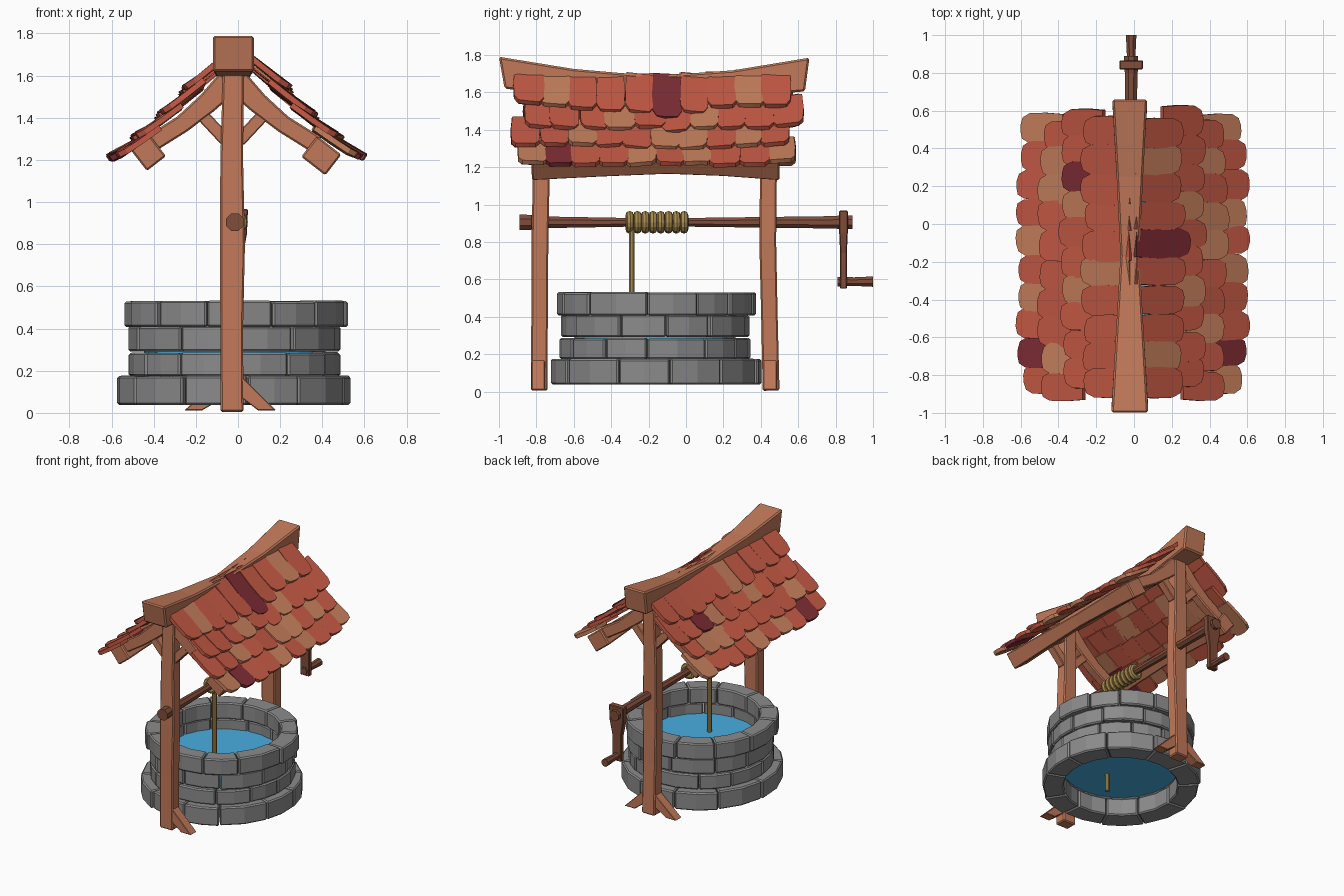
import bpy, bmesh, math, random
from mathutils import Vector, Matrix

random.seed(4)
if "Cube" in bpy.data.objects:
    bpy.data.objects.remove(bpy.data.objects["Cube"])


def material(name, *rgb):
    lin = [((c / 255 + 0.055) / 1.055) ** 2.4 for c in rgb] + [1]
    m = bpy.data.materials.new(name)
    m.use_nodes = True
    m.diffuse_color = lin
    m.node_tree.nodes["Principled BSDF"].inputs["Base Color"].default_value = lin
    return m


WOOD = material("warm wood", 194, 121, 89)
DARK_WOOD = material("dark wood", 129, 77, 58)
ROPE = material("rope", 170, 140, 78)
STONE = material("stone", 139, 139, 139)
WATER = material("water", 73, 174, 224)
TILE_RED = material("red tile", 196, 89, 68)
TILE_TAN = material("tan tile", 196, 126, 91)
TILE_DARK = material("dark red tile", 125, 44, 52)


def skin(bm, loops, index=0):
    """Closed solid through a list of equal-length loops."""
    rows = [[bm.verts.new(p) for p in loop] for loop in loops]
    n = len(rows[0])
    faces = [bm.faces.new(rows[0]), bm.faces.new(rows[-1][::-1])]
    for a, b in zip(rows, rows[1:]):
        for i in range(n):
            j = (i + 1) % n
            faces.append(bm.faces.new((a[i], b[i], b[j], a[j])))
    for f in faces:
        f.material_index = index


def finish(bm, name, mats, bevel=0):
    bmesh.ops.recalc_face_normals(bm, faces=bm.faces)
    me = bpy.data.meshes.new(name)
    bm.to_mesh(me)
    bm.free()
    for m in mats:
        me.materials.append(m)
    ob = bpy.data.objects.new(name, me)
    bpy.context.collection.objects.link(ob)
    if bevel:
        mod = ob.modifiers.new("Bevel", "BEVEL")
        mod.width, mod.segments = bevel, 1
        mod.limit_method, mod.angle_limit = "ANGLE", math.radians(40)


def beam(name, path, side, mat, sides=4, bevel=0.008):
    """Sweep a section along path entries (x, y, z, width, height)."""
    pts = [Vector(p[:3]) for p in path]
    side = Vector(side).normalized()
    loops = []
    for i, p in enumerate(pts):
        tangent = pts[min(i + 1, len(pts) - 1)] - pts[max(i - 1, 0)]
        up = tangent.cross(side).normalized()
        w, h = path[i][3] / 2, path[i][4] / 2
        if sides == 4:
            corners = [(w, h), (-w, h), (-w, -h), (w, -h)]
        else:
            angles = [math.tau * (k + 0.5) / sides for k in range(sides)]
            corners = [(w * math.cos(a), h * math.sin(a)) for a in angles]
        loops.append([p + side * a + up * b for a, b in corners])
    bm = bmesh.new()
    skin(bm, loops)
    finish(bm, name, [mat], bevel)


# Stone rings
CX, CY = -0.015, -0.165


def stone_ring(name, z0, z1, inner, outer, count, start):
    bm = bmesh.new()
    cuts = [start + math.tau * (i + random.uniform(-0.18, 0.18)) / count for i in range(count)]
    cuts.append(cuts[0] + math.tau)
    for a, b in zip(cuts, cuts[1:]):
        r = outer + random.uniform(-0.012, 0.008)
        high = z1 - random.uniform(0, 0.005)
        gap = 0.0025 / outer
        loops = []
        for k in range(3):
            t = a + gap + (b - a - 2 * gap) * k / 2
            loops.append([(CX + q * math.cos(t), CY + q * math.sin(t), z)
                          for q, z in ((inner, z0), (r, z0), (r, high), (inner, high))])
        skin(bm, loops)
    finish(bm, name, [STONE], 0.009)


stone_ring("base_stones", 0.038, 0.178, 0.405, 0.562, 11, 0.2)
stone_ring("lower_stones", 0.174, 0.288, 0.41, 0.51, 12, 0.5)
stone_ring("middle_stones", 0.292, 0.413, 0.41, 0.51, 11, 0.1)
stone_ring("rim_stones", 0.407, 0.533, 0.405, 0.532, 12, 0.35)

# Body of water inside the rings
bm = bmesh.new()
bmesh.ops.create_cone(bm, cap_ends=True, segments=32, radius1=0.43, radius2=0.43, depth=0.145,
                      matrix=Matrix.Translation((CX, CY, 0.2575)))
finish(bm, "water", [WATER])

# Posts, rafters and braces at both ends
for label, y, lean, bow in (("front", -0.785, 0.02, 0.004), ("back", 0.455, -0.01, -0.018)):
    top = y + lean
    beam(label + "_post", [(-0.028, y, 0.005, 0.108, 0.09),
                           (-0.03, y + bow / 2, 0.4, 0.108, 0.088),
                           (-0.026, y + bow, 0.8, 0.118, 0.09),
                           (-0.03, y + lean / 2 + bow / 2, 1.2, 0.108, 0.09),
                           (-0.022, top, 1.64, 0.098, 0.09)], (1, 0, 0), WOOD)
    c = -0.025
    for s, hand in ((1, "left"), (-1, "right")):
        beam(f"{label}_{hand}_rafter", [(c + s * x, top, z, 0.07, t) for x, z, t in
             ((0.02, 1.57, 0.12), (0.12, 1.47, 0.1), (0.24, 1.37, 0.085), (0.4, 1.27, 0.085))],
             (0, 1, 0), WOOD)
        beam(f"{label}_{hand}_knee_brace", [(c + s * 0.03, top, 1.29, 0.06, 0.06),
             (c + s * 0.17, top, 1.44, 0.06, 0.06)], (0, 1, 0), WOOD, bevel=0.005)
        if s > 0 or label == "back":
            reach = 0 if s > 0 else 0.025
            # Sloping foot, cut flat on the ground
            foot = [(0.03, 0.08), (0.12 + reach, 0.012), (0.205 + reach, 0.012), (0.04, 0.175)]
            bm = bmesh.new()
            skin(bm, [[(c + s * x, y - 0.005 + d, z) for x, z in foot] for d in (-0.036, 0.036)])
            finish(bm, f"{label}_{hand}_foot", [WOOD], 0.004)

# Sagging ridge beam with raked ends: y, centre z, width, height, rake
bm = bmesh.new()
skin(bm, [[(-0.022 + a * w / 2, y + b * rake, z + b * h / 2)
           for a, b in ((1, 1), (-1, 1), (-1, -1), (1, -1))]
          for y, z, w, h, rake in ((-0.985, 1.705, 0.195, 0.17, -0.015), (-0.6, 1.65, 0.15, 0.15, 0),
                                   (-0.17, 1.62, 0.1, 0.135, 0), (0.25, 1.645, 0.14, 0.145, 0),
                                   (0.648, 1.695, 0.185, 0.18, 0.012))])
finish(bm, "ridge_beam", [WOOD], 0.01)

# Eave beams under the tile edges
for s, hand, x, z0, size in ((1, "left", 0.395, 1.22, 0.145), (-1, "right", -0.425, 1.232, 0.115)):
    beam(hand + "_eave_beam", [(x, y, z0 + dz, size * k, 0.125 * k) for y, dz, k in
         ((-0.825, 0, 1), (-0.45, 0.006, 0.86), (-0.1, 0.01, 0.75),
          (0.2, 0.007, 0.84), (0.5, 0, 1))], (s * 0.8, 0, -0.62), WOOD)


# Overlapping roof tiles: r = red, t = tan, d = dark
def roof_point(x):
    u = x - 0.05
    return 1.65 - 0.95 * u + 0.18 * u * u


ROWS = {
    1: ("rtrrrdrrtr", "rrrtrrtrrr", "rrtrrttrtr", "tdrrtrtrrt"),
    -1: ("rrrrtrrrrr", "rrrtrrtdrr", "rtrrrrrttr", "rdrtrtrrrt"),
}
OFFSETS = (-0.015, 0.045, -0.02, 0.01)
OUTLINE = [(-0.47, 0), (0.47, 0), (0.52, 0.45), (0.5, 0.82), (0.36, 0.97), (0.12, 1),
           (-0.12, 1), (-0.36, 0.97), (-0.5, 0.82), (-0.52, 0.45)]
for s, rows in ROWS.items():
    bm = bmesh.new()
    for row, codes in enumerate(rows):
        for i, code in enumerate(codes):
            y = -0.835 + 0.148 * i + OFFSETS[row] + random.uniform(-0.01, 0.01)
            bow = ((y + 0.16) / 0.75) ** 2
            x1 = 0.252 + 0.118 * row + random.uniform(-0.015, 0.012)
            x0 = 0.05 + 0.117 * row if row else 0.01
            if code == "d" and row == 0:
                x1 += 0.035
            lift = 0.045 * bow * (1 - row / 4)
            shift = -0.006 - s * 0.045 * bow * row / 3
            top = Vector((s * x0 + shift, y, roof_point(x0) + lift))
            raise_end = 0.018 + random.uniform(0, 0.012)
            end = Vector((s * x1 + shift, y, roof_point(x1) + lift + raise_end))
            down = end - top
            # Follow the sag, with a small twist and roll per tile
            across = Vector((0, 1, 0.12 * (y + 0.16) * (1 - row / 4) + random.uniform(-0.06, 0.06)))
            across += down.normalized() * random.uniform(-0.1, 0.1)
            across.normalize()
            normal = down.cross(across).normalized()
            if normal.z < 0:
                normal = -normal
            w = 0.153 + random.uniform(-0.006, 0.012)
            # Slight crown across each tile
            loop = [top + across * a * w + down * b - normal * 0.05 * a * a for a, b in OUTLINE]
            skin(bm, [loop, [p + normal * 0.026 for p in loop]], "rtd".index(code))
    finish(bm, "left_roof_tiles" if s > 0 else "right_roof_tiles", [TILE_RED, TILE_TAN, TILE_DARK])

# Windlass shaft, crank arm and handle
AX, AZ = -0.015, 0.905
beam("windlass_shaft", [(AX, y, AZ, d, d) for y, d in
     ((-0.89, 0.09), (-0.825, 0.086), (-0.82, 0.07), (-0.3, 0.05), (0, 0.05),
      (0.8, 0.072), (0.82, 0.08), (0.89, 0.08))], (1, 0, 0), DARK_WOOD, 8, 0)
beam("crank_arm", [(AX, 0.842, 0.967, 0.125, 0.048), (AX, 0.842, 0.85, 0.115, 0.046),
                   (AX, 0.842, 0.74, 0.075, 0.036), (AX, 0.842, 0.55, 0.075, 0.038)],
     (1, 0, 0), DARK_WOOD, bevel=0.005)
beam("crank_handle", [(AX, y, 0.588, d, d) for y, d in ((0.81, 0.056), (0.9, 0.05), (1.0, 0.06))],
     (1, 0, 0), DARK_WOOD, 8, 0)

# Wound rope and hanging rope
for i in range(8):
    bpy.ops.mesh.primitive_torus_add(
        major_segments=14, minor_segments=8, major_radius=0.04, minor_radius=0.022,
        location=(AX, -0.301 + 0.0415 * i, AZ), rotation=(math.pi / 2, 0, 0.06))
    coil = bpy.context.object
    coil.name = f"rope_coil_{i + 1}"
    coil.data.materials.append(ROPE)
beam("hanging_rope", [(0.005, -0.29, z, 0.034, 0.034) for z in (0.05, 0.9)], (1, 0, 0), ROPE, 8, 0)
